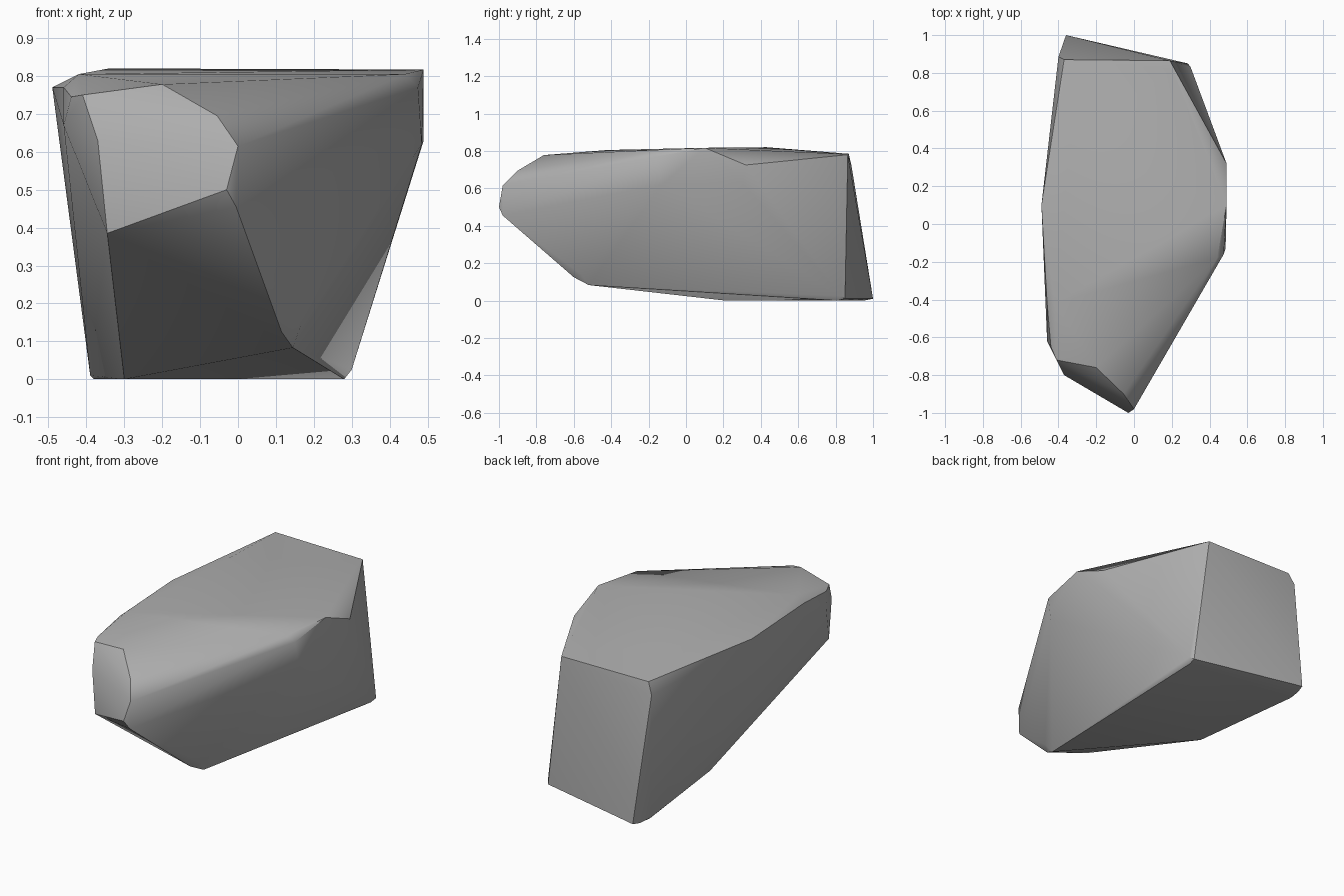
import bpy, bmesh, math

default_cube = bpy.data.objects.get("Cube")
if default_cube:
    bpy.data.objects.remove(default_cube, do_unlink=True)


def make_material(name, colour):
    material = bpy.data.materials.new(name)
    material.use_nodes = True
    material.diffuse_color = colour
    shader = material.node_tree.nodes["Principled BSDF"]
    shader.inputs["Base Color"].default_value = colour
    shader.inputs["Roughness"].default_value = 0.9
    return material


# Corners of the boulder, grouped by region
corners = {
    "blunt nose": [(-.03, -1, .5), (0, -.98, .615), (-.055, -.9, .695),
                   (-.2, -.76, .778), (-.41, -.72, .75), (-.37, -.8, .63),
                   (-.345, -.81, .385), (-.005, -.98, .455)],
    "underside keel": [(.145, -.52, .083), (.115, -.6, .125), (.165, -.56, .14)],
    "resting base": [(.28, .81, 0), (.285, .85, .01), (.3, .83, .025),
                     (-.36, 1, .01), (-.37, .95, 0), (-.39, .88, .01),
                     (-.38, .87, 0), (-.3, .21, 0)],
    "back rim": [(.2, .82, .785), (.19, .865, .78), (.205, .845, .72),
                 (-.4, .885, .72), (-.37, .87, .785)],
    "bulging side": [(.49, .1, .817), (.49, .32, .725), (.49, .3, .63),
                     (.485, -.13, .62), (.44, -.18, .805), (.475, -.16, .77)],
    "flat side": [(-.49, .1, .77), (-.46, -.62, .67), (-.44, -.65, .745),
                  (-.42, -.42, .805), (-.46, -.42, .77)],
    "crown": [(-.34, .43, .82)],
}


def build_boulder(name, regions, material):
    """Wrap a tight faceted skin round all the corners."""
    bm = bmesh.new()
    for points in regions.values():
        for point in points:
            bm.verts.new(point)
    hull = bmesh.ops.convex_hull(bm, input=bm.verts[:])
    inside = {v for v in hull["geom_interior"] + hull["geom_unused"]
              if isinstance(v, bmesh.types.BMVert)}
    bmesh.ops.delete(bm, geom=list(inside), context="VERTS")
    bmesh.ops.recalc_face_normals(bm, faces=bm.faces[:])

    mesh = bpy.data.meshes.new(name)
    bm.to_mesh(mesh)
    bm.free()
    mesh.materials.append(material)
    boulder = bpy.data.objects.new(name, mesh)
    bpy.context.collection.objects.link(boulder)
    return boulder


boulder = build_boulder("boulder", corners,
                        make_material("stone grey", (.43, .43, .43, 1)))

# Soft shading over shallow facets, crisp along the hard breaks
bpy.ops.object.select_all(action="DESELECT")
boulder.select_set(True)
bpy.context.view_layer.objects.active = boulder
bpy.ops.object.shade_smooth_by_angle(angle=math.radians(30))
